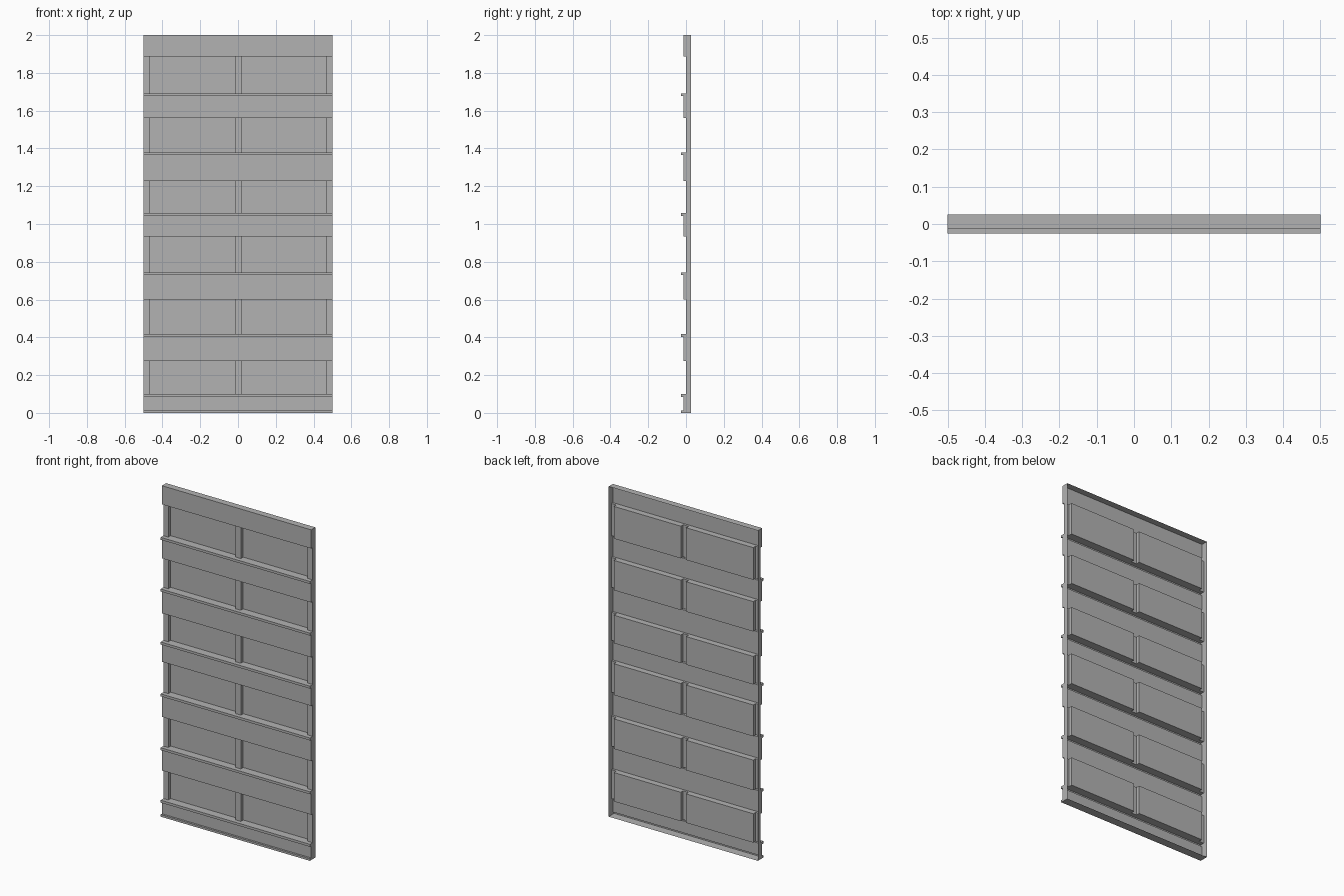
import bpy, bmesh

if "Cube" in bpy.data.objects:
    bpy.data.objects.remove(bpy.data.objects["Cube"])

# Depths (y) of the pressed sheet: rim at the back, lip furthest forward
RIM, POCKET, POST, BAND, LIP = 0.026, 0.023, 0.0, -0.014, -0.026

# Columns: edge post, pocket, centre post, pocket, edge post
cols = [-0.5, -0.467, -0.017, 0.019, 0.467, 0.5]
pocket_cols = (1, 3)

# Rows: bottom lip and band, then (gap, lip, band) stacked upward
gap_bottoms = [0.10, 0.418, 0.744, 1.058, 1.379, 1.692]
gap_tops = [0.275, 0.60, 0.934, 1.228, 1.56, 1.887]
rows = [(0, 0.013, "lip")]
base = 0.013
for lo, hi in zip(gap_bottoms, gap_tops):
    rows += [(base, lo - 0.015, "band"), (lo - 0.015, lo, "lip"), (lo, hi, "gap")]
    base = hi
rows.append((base, 2.0, "band"))


def depth(r, c):
    if not (0 <= r < len(rows) and 0 <= c < len(cols) - 1):
        return RIM
    kind = rows[r][2]
    if kind == "gap":
        return POCKET if c in pocket_cols else POST
    return BAND if kind == "band" else LIP


def quad(bm, pts):
    bm.faces.new([bm.verts.new(p) for p in pts])


bm = bmesh.new()
nr, nc = len(rows), len(cols) - 1

# Front-facing cells
for r in range(nr):
    z0, z1, _ = rows[r]
    for c in range(nc):
        x0, x1, y = cols[c], cols[c + 1], depth(r, c)
        quad(bm, [(x0, y, z0), (x1, y, z0), (x1, y, z1), (x0, y, z1)])

# Upright steps, including the side flanges
for r in range(nr):
    z0, z1, _ = rows[r]
    for c in range(nc + 1):
        a, b, x = depth(r, c - 1), depth(r, c), cols[c]
        if a != b:
            quad(bm, [(x, a, z0), (x, b, z0), (x, b, z1), (x, a, z1)])

# Level steps, including the top and bottom flanges
for c in range(nc):
    x0, x1 = cols[c], cols[c + 1]
    for r in range(nr + 1):
        a, b = depth(r - 1, c), depth(r, c)
        z = rows[r][0] if r < nr else 2.0
        if a != b:
            quad(bm, [(x0, a, z), (x1, a, z), (x1, b, z), (x0, b, z)])

bmesh.ops.remove_doubles(bm, verts=bm.verts, dist=0.0001)
bmesh.ops.recalc_face_normals(bm, faces=bm.faces)

mesh = bpy.data.meshes.new("pressed_panel")
bm.to_mesh(mesh)
bm.free()

# Dark grey sheet metal
metal = bpy.data.materials.new("dark_grey_metal")
metal.diffuse_color = (0.45, 0.45, 0.45, 1)
metal.use_nodes = True
metal.node_tree.nodes["Principled BSDF"].inputs["Base Color"].default_value = metal.diffuse_color
mesh.materials.append(metal)

panel = bpy.data.objects.new("pressed_panel", mesh)
bpy.context.collection.objects.link(panel)
